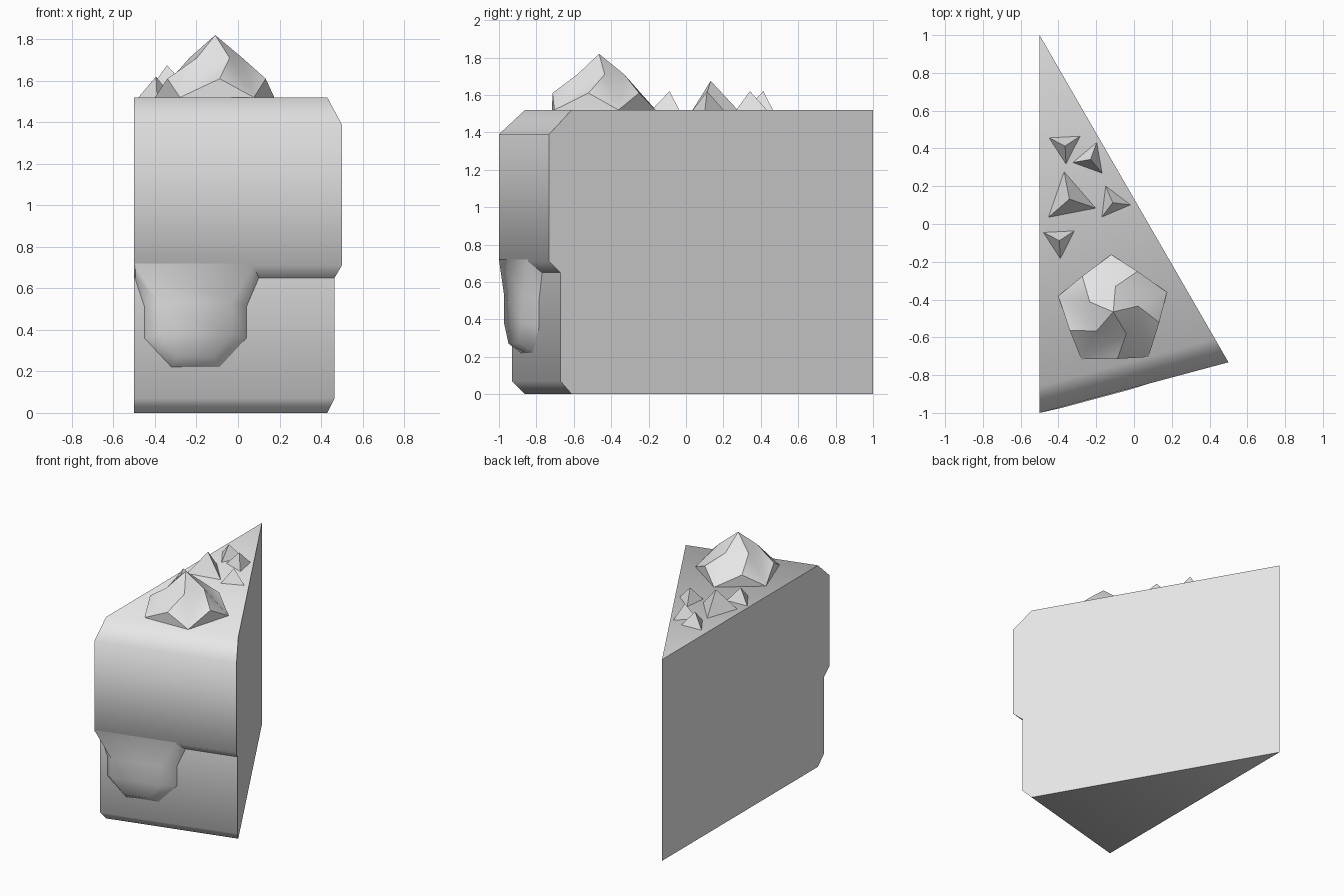
import bpy, bmesh, math
from mathutils import Matrix, Vector

cube = bpy.data.objects.get("Cube")
if cube:
    bpy.data.objects.remove(cube, do_unlink=True)

TOP = 1.52
SLOPE = math.tan(math.radians(15))

grey = bpy.data.materials.new("plain_grey")
grey.use_nodes = True
colour = (0.8, 0.8, 0.8, 1)
grey.diffuse_color = colour
grey.node_tree.nodes["Principled BSDF"].inputs["Base Color"].default_value = colour


def finish(name, bm, limit, crease=lambda e: False):
    """Smooth faces, keep steep or creased edges sharp, make the object."""
    bmesh.ops.recalc_face_normals(bm, faces=bm.faces)
    for f in bm.faces:
        f.smooth = True
    for e in bm.edges:
        e.smooth = e.calc_face_angle(0) < math.radians(limit) and not crease(e)
    mesh = bpy.data.meshes.new(name)
    bm.to_mesh(mesh)
    bm.free()
    mesh.materials.append(grey)
    obj = bpy.data.objects.new(name, mesh)
    bpy.context.collection.objects.link(obj)
    return obj


def polar(centre, r, degrees, z):
    a = math.radians(degrees)
    return Vector((centre[0] + r * math.cos(a), centre[1] + r * math.sin(a), z))


# Wedge slice: one profile swept between the two cut planes
profile = [(1.86, 0), (1.93, 0.07), (1.93, 0.65), (2, 0.71), (2, 1.39), (1.86, TOP)]
tip = (-0.5, 1)
bm = bmesh.new()
sides = []
for angle in (-90, -60):
    sides.append([bm.verts.new(polar(tip, r, angle, z)) for r, z in profile])
low, high = (bm.verts.new((*tip, z)) for z in (0, TOP))
left, right = sides
for i in range(len(profile) - 1):
    bm.faces.new((left[i], right[i], right[i + 1], left[i + 1]))
for s in sides:
    bm.faces.new(s + [high, low])
bm.faces.new((low, left[0], right[0]))
bm.faces.new((high, left[-1], right[-1]))
finish("cake_slice", bm, 60, lambda e: all(abs(v.co.z - 0.65) < 0.001 for v in e.verts))

# Icing drip: outline on the cake wall, raised inner outline
outer = [(-0.5, 0.66), (-0.45, 0.51), (-0.45, 0.36), (-0.32, 0.22),
         (-0.09, 0.22), (0.04, 0.36), (0.04, 0.51), (0.10, 0.65)]
inner = [(-0.5, 0.72), (-0.38, 0.53), (-0.38, 0.38), (-0.29, 0.27),
         (-0.12, 0.27), (-0.03, 0.38), (-0.03, 0.53), (0.08, 0.72)]


def on_wall(x, z, r):
    return (x, 1 - r + SLOPE * (x + 0.5), z)


bm = bmesh.new()
a = [bm.verts.new(on_wall(x, z, 1.93)) for x, z in outer]
b = [bm.verts.new(on_wall(x, z, 2.0 if z > 0.7 else 2.005)) for x, z in inner]
for i in range(len(a) - 1):
    bm.faces.new((a[i], a[i + 1], b[i + 1], b[i]))
for i in range(3):
    j = len(b) - 1 - i
    bm.faces.new((b[i], b[i + 1], b[j - 1], b[j]))
drip = finish("icing_drip", bm, 75)
# Face the open patch away from the cake
if sum(p.normal.y for p in drip.data.polygons) > 0:
    drip.data.flip_normals()

# Twisted cream swirl with five petals
centre = (-0.11, -0.465)
bm = bmesh.new()
apex = bm.verts.new((*centre, 1.82))
ring, mid, corner = [], [], []
for k in range(5):
    turn = 72 * k
    ring.append(bm.verts.new(polar(centre, 0.135, 301 + turn, 1.71)))
    mid.append(bm.verts.new(polar(centre, 0.25, 275 + turn, 1.61)))
    corner.append(bm.verts.new(polar(centre, 0.303, 308 + turn, TOP)))
for k in range(5):
    n = (k + 1) % 5
    bm.faces.new((apex, ring[k], ring[n]))
    bm.faces.new((ring[k], mid[k], corner[k]))
    bm.faces.new((ring[k], corner[k], ring[n]))
    bm.faces.new((ring[n], corner[k], mid[n]))
    bm.faces.new((corner[k], mid[n], corner[n]))
bm.faces.new(corner)
ridges = {frozenset(p) for k in range(5)
          for p in ((apex, ring[k]), (ring[k], mid[k]),
                    (mid[k], corner[k]), (mid[k], corner[k - 1]))}
finish("cream_swirl", bm, 80, lambda e: frozenset(e.verts) in ridges)

# Small three-sided chips: x, y, radius, height, turn
chips = [(-0.365, 0.413, 0.095, 0.10, 273), (-0.23, 0.342, 0.095, 0.10, 70),
         (-0.342, 0.132, 0.147, 0.155, 101), (-0.113, 0.113, 0.095, 0.10, 113),
         (-0.395, -0.088, 0.095, 0.10, 273)]
for i, (x, y, r, h, turn) in enumerate(chips):
    bm = bmesh.new()
    bmesh.ops.create_cone(bm, cap_ends=True, segments=3, radius1=r, radius2=0, depth=h,
                          matrix=Matrix.Translation((x, y, TOP + h / 2))
                          @ Matrix.Rotation(math.radians(turn - 90), 4, "Z"))
    bmesh.ops.remove_doubles(bm, verts=bm.verts, dist=0.0001)
    finish(f"topping_chip_{i + 1}", bm, 10)
